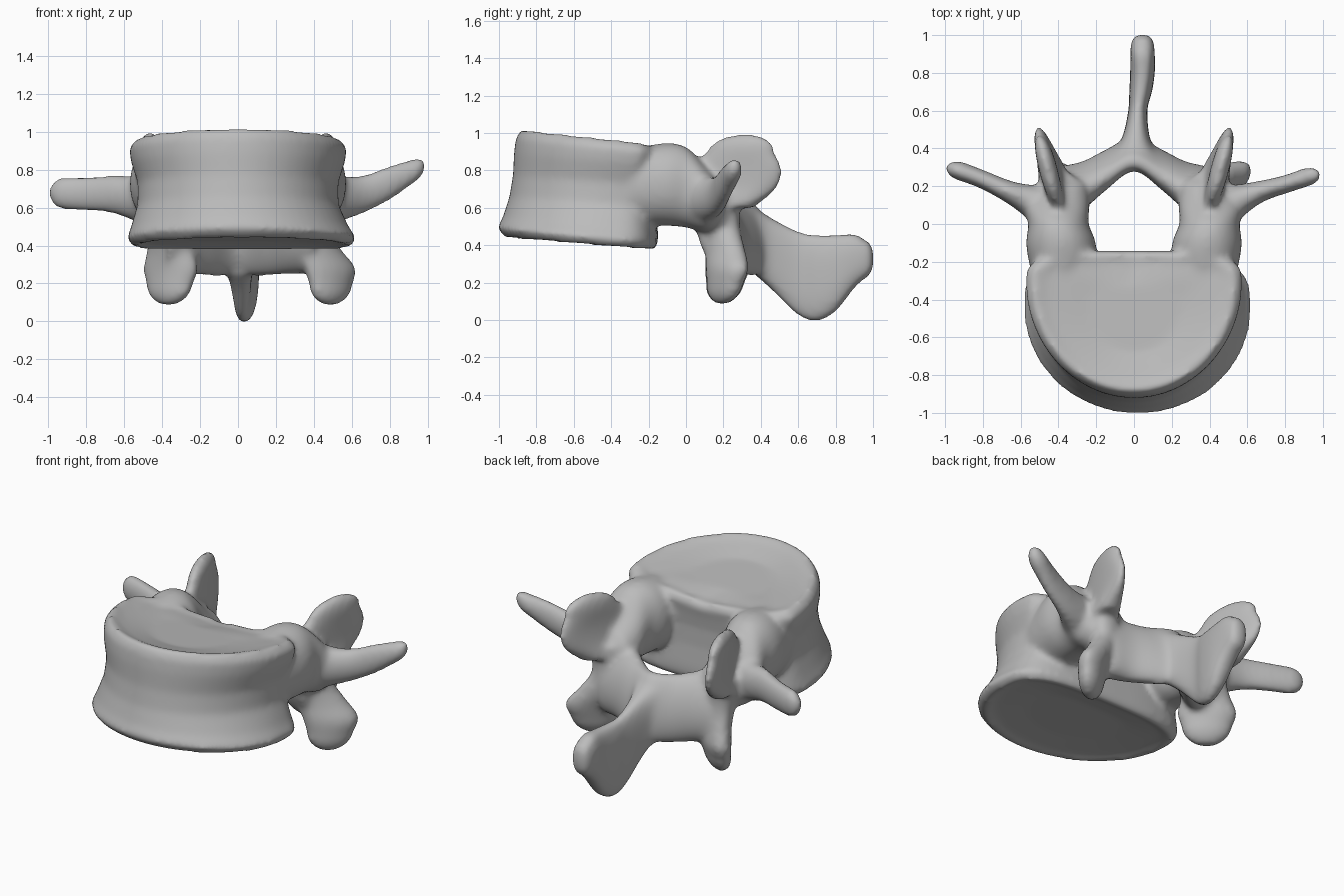
import bpy, bmesh, math
from mathutils import Vector

if "Cube" in bpy.data.objects:
    bpy.data.objects.remove(bpy.data.objects["Cube"])

bone = bpy.data.materials.new("bone_grey")
bone.use_nodes = True
bone.diffuse_color = (0.5, 0.5, 0.5, 1)
bone.node_tree.nodes["Principled BSDF"].inputs["Base Color"].default_value = (0.5, 0.5, 0.5, 1)

X, Y, Z = Vector((1, 0, 0)), Vector((0, 1, 0)), Vector((0, 0, 1))
TURN = [math.tau * i / 64 for i in range(64)]
parts = []


def power(value, exponent):
    return math.copysign(abs(value) ** exponent, value)


def skin(name, rings):
    """Closed surface through a list of equal-length point rings."""
    bm = bmesh.new()
    loops = [[bm.verts.new(p) for p in ring] for ring in rings]
    n = len(loops[0])
    for a, b in zip(loops, loops[1:]):
        for i in range(n):
            j = (i + 1) % n
            bm.faces.new((a[i], a[j], b[j], b[i]))
    bm.faces.new(loops[0])
    bm.faces.new(loops[-1])
    bmesh.ops.recalc_face_normals(bm, faces=bm.faces)
    mesh = bpy.data.meshes.new(name)
    bm.to_mesh(mesh)
    bm.free()
    mesh.materials.append(bone)
    ob = bpy.data.objects.new(name, mesh)
    bpy.context.collection.objects.link(ob)
    parts.append(ob)


def spline(rows, steps=5):
    """Catmull-Rom curve through rows of numbers."""
    rows = [Vector(r) for r in rows]
    pts = [rows[0]] + rows + [rows[-1]]
    out = []
    for a, b, c, d in zip(pts, pts[1:], pts[2:], pts[3:]):
        for s in range(steps):
            t = s / steps
            out.append(b + (c - a) * (t / 2) + (a * 2 - b * 5 + c * 4 - d) * (t * t / 2)
                       + (b * 3 - a - c * 3 + d) * (t ** 3 / 2))
    return out + [rows[-1]]


def limb(name, rows, u, v, tip=0.05, box=1.0):
    """Elliptical loft; a row is x, y, z, radius along u, radius along v."""
    rows = spline(rows)
    end, way = rows[-1], (rows[-1] - rows[-2])
    way = Vector(way[:3]).normalized() * tip
    for k in (0.35, 0.7, 1.05, 1.4):
        c = Vector(end[:3]) + way * math.sin(k)
        rows.append(Vector((*c, end[3] * math.cos(k), end[4] * math.cos(k))))
    skin(name, [[Vector(r[:3]) + u * r[3] * power(math.cos(a), box)
                 + v * r[4] * power(math.sin(a), box) for a in TURN] for r in rows])


# Body: D-shaped rings with flared rims; the top sinks towards the canal
def body_ring(z_front, z_back, half, front, back, mid, cx=0.0, inset=1.0, dip=0.0):
    ring = []
    for a in TURN:
        c, s = math.cos(a), math.sin(a)
        if s < 0:
            x, y = half * c, mid + (mid - front) * s
        else:
            x = half * power(c, 0.6)
            y = mid + (back - mid) * s ** 0.6
        x, y = x * inset, -0.5 + (y + 0.5) * inset
        t = (y + 1) / 0.85
        sink = dip * max(s, 0) * (1 - abs(x) / half)
        ring.append((cx + x, y, z_front + (z_back - z_front) * t - sink))
    return ring


skin("body", [
    body_ring(0.47, 0.41, 0.58, -0.98, -0.16, -0.45, 0.02, 0.5),
    body_ring(0.46, 0.39, 0.59, -0.98, -0.16, -0.45, 0.02, 0.85),
    body_ring(0.44, 0.37, 0.59, -0.98, -0.16, -0.45, 0.02, 0.96),
    body_ring(0.49, 0.41, 0.605, -1.01, -0.15, -0.45, 0.02),
    body_ring(0.55, 0.47, 0.575, -0.98, -0.15, -0.42, 0.01),
    body_ring(0.66, 0.60, 0.53, -0.945, -0.16, -0.38),
    body_ring(0.78, 0.72, 0.53, -0.925, -0.16, -0.34),
    body_ring(0.90, 0.83, 0.565, -0.92, -0.15, -0.32, 0, 1, 0.03),
    body_ring(0.98, 0.90, 0.575, -0.91, -0.14, -0.30, 0, 1, 0.05),
    body_ring(1.035, 0.94, 0.56, -0.90, -0.14, -0.30, 0, 0.95, 0.05),
    body_ring(1.01, 0.92, 0.56, -0.89, -0.14, -0.30, 0, 0.82, 0.04),
    body_ring(0.97, 0.90, 0.56, -0.89, -0.14, -0.30, 0, 0.45)])

for side, s in (("left", 1), ("right", -1)):
    left = s > 0
    # Pedicle
    limb(side + "_pedicle", [
        (s * 0.38, -0.32, 0.71, 0.20, 0.15), (s * 0.385, -0.12, 0.725, 0.22, 0.185),
        (s * 0.40, 0.0, 0.71, 0.215, 0.16), (s * 0.41, 0.10, 0.65, 0.18, 0.175),
        (s * 0.39, 0.17, 0.62, 0.15, 0.15)], Z, X, 0.1, 0.95)
    # Pars and lower joint process: a slanted plate hanging down
    out, wide = (0.485, 0.16) if left else (0.355, 0.17)
    limb(side + "_lower_joint_process", [
        (s * 0.39, 0.18, 0.68, 0.13, 0.10), (s * 0.37, 0.19, 0.50, 0.12, 0.085),
        (s * (out + 0.36) / 2, 0.21, 0.38, 0.14, 0.08),
        (s * out, 0.22, 0.28, wide, 0.08),
        (s * (out + 0.005), 0.21, 0.20, wide - 0.025, 0.07)],
        Vector((s * 0.8, 0.6, 0)), Vector((s * -0.6, 0.8, 0)), 0.12)
    # Upper joint process, an upright disc
    lean = Vector((s * 0.25, 1, 0))
    limb(side + "_upper_joint_process", [
        (s * 0.41, 0.20, 0.60, 0.16, 0.09), (s * 0.435, 0.26, 0.70, 0.22, 0.06),
        (s * 0.445, 0.265, 0.80, 0.25, 0.05), (s * 0.455, 0.29, 0.90, 0.18, 0.05)],
        lean, X, 0.10, 0.9)
    # Transverse process
    tip_z, tip_r = (0.80, 0.065) if left else (0.685, 0.085)
    limb(side + "_transverse_process", [
        (s * 0.42, 0.06, 0.66, 0.15, 0.14), (s * 0.54, 0.12, 0.65, 0.12, 0.09),
        (s * 0.66, 0.17, 0.67, 0.10, 0.058),
        (s * 0.80, 0.21 if left else 0.235, (0.66 + tip_z) / 2, 0.09, 0.048),
        (s * 0.92, 0.25 if left else 0.28, tip_z - 0.01, tip_r, 0.05)],
        Z, Vector((-s * 0.4, 0.92, 0)), 0.08)

# Lamina arch behind the canal
limb("lamina", [
    (-0.38, 0.18, 0.46, 0.21, 0.12), (-0.27, 0.205, 0.46, 0.21, 0.12),
    (-0.15, 0.285, 0.44, 0.20, 0.10), (0, 0.37, 0.44, 0.20, 0.08),
    (0.15, 0.285, 0.44, 0.20, 0.10), (0.27, 0.205, 0.46, 0.21, 0.12),
    (0.38, 0.18, 0.46, 0.21, 0.12)], Vector((0, -0.2, 1)), Y)

# Spinous process, a blade thickening to the rear
limb("spinous_process", [
    (0, 0.36, 0.43, 0.18, 0.13), (0.01, 0.45, 0.36, 0.19, 0.075),
    (0.02, 0.60, 0.25, 0.225, 0.05), (0.035, 0.70, 0.225, 0.23, 0.06),
    (0.045, 0.80, 0.25, 0.205, 0.065), (0.045, 0.90, 0.315, 0.145, 0.065),
    (0.045, 0.96, 0.325, 0.10, 0.06)], Z, X, 0.045, 0.75)

# Fuse all parts into one rounded bone
bpy.ops.object.select_all(action='DESELECT')
for ob in parts:
    ob.select_set(True)
bpy.context.view_layer.objects.active = parts[0]
bpy.ops.object.join()
bone_ob = bpy.context.view_layer.objects.active
bone_ob.name = "vertebra"
fuse = bone_ob.modifiers.new("fuse", 'REMESH')
fuse.mode = 'VOXEL'
fuse.voxel_size = 0.016
fuse.use_smooth_shade = True
soft = bone_ob.modifiers.new("soften", 'SMOOTH')
soft.factor = 0.5
soft.iterations = 12
bpy.ops.object.shade_smooth()
